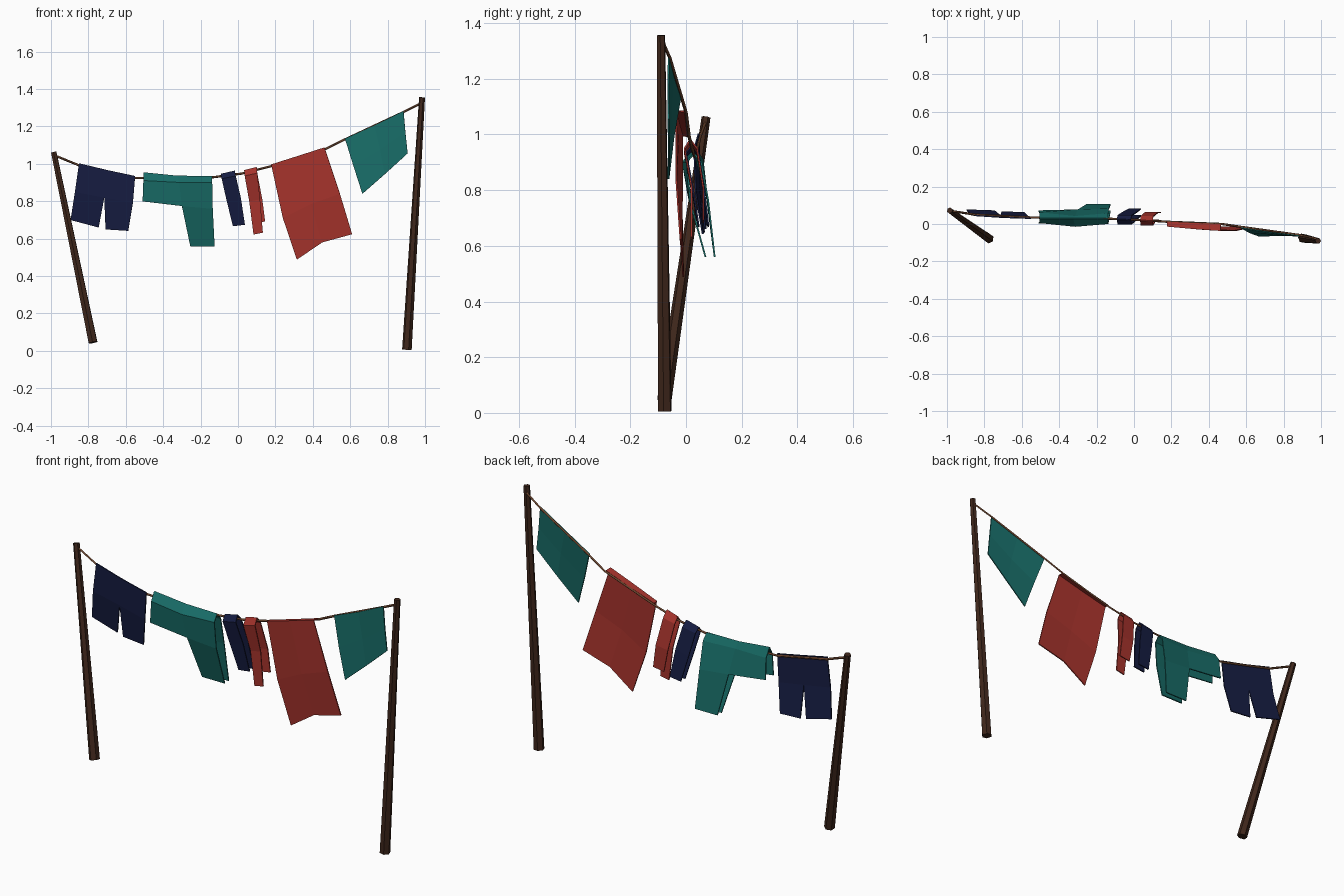
import bpy, bmesh
from mathutils import Vector


def material(name, rgb):
    m = bpy.data.materials.new(name)
    m.diffuse_color = (*rgb, 1)
    return m


WOOD = material("wood", (0.05, 0.02, 0.011))
ROPE = material("rope", (0.14, 0.055, 0.025))
TEAL = material("teal", (0.009, 0.15, 0.135))
RED = material("red", (0.38, 0.033, 0.025))
NAVY = material("navy", (0.008, 0.012, 0.055))


def add_object(name, bm, mat):
    me = bpy.data.meshes.new(name)
    bm.to_mesh(me)
    bm.free()
    me.materials.append(mat)
    ob = bpy.data.objects.new(name, me)
    bpy.context.collection.objects.link(ob)
    return ob


def post(name, bottom, top):
    a, b = Vector(bottom), Vector(top)
    bm = bmesh.new()
    bmesh.ops.create_cone(bm, cap_ends=True, segments=6, radius1=0.026,
                          radius2=0.016, depth=(b - a).length)
    bm.transform((b - a).to_track_quat('Z', 'Y').to_matrix().to_4x4())
    bmesh.ops.translate(bm, verts=bm.verts, vec=(a + b) / 2)
    add_object(name, bm, WOOD)


def cloth(name, mat, *patches):
    """Each patch is a list of rows, every row running left to right."""
    bm = bmesh.new()
    for rows in patches:
        g = [[bm.verts.new(p) for p in r] for r in rows]
        for r0, r1 in zip(g, g[1:]):
            for i in range(len(r0) - 1):
                bm.faces.new((r0[i], r1[i], r1[i + 1], r0[i + 1]))
    bmesh.ops.remove_doubles(bm, verts=bm.verts, dist=0.0005)
    ob = add_object(name, bm, mat)
    s = ob.modifiers.new("thickness", 'SOLIDIFY')
    s.thickness, s.offset = 0.006, 0


# Leaning posts
post("left_post", (-0.775, -0.078, 0.045), (-0.985, 0.072, 1.062))
post("right_post", (0.903, -0.076, 0.006), (0.984, -0.09, 1.356))

# Sagging rope
cu = bpy.data.curves.new("rope", 'CURVE')
cu.dimensions = '3D'
cu.bevel_depth, cu.bevel_resolution = 0.006, 0
sp = cu.splines.new('POLY')
path = [(-0.98, 0.07, 1.045), (-0.85, 0.05, 0.992), (-0.55, 0.035, 0.925),
        (-0.33, 0.03, 0.92), (-0.13, 0.028, 0.929), (0.02, 0.022, 0.948),
        (0.18, 0.012, 0.988), (0.47, 0.0, 1.08), (0.57, -0.015, 1.13),
        (0.88, -0.058, 1.275), (0.98, -0.08, 1.325)]
sp.points.add(len(path) - 1)
for p, co in zip(sp.points, path):
    p.co = (*co, 1)
cu.materials.append(ROPE)
bpy.context.collection.objects.link(bpy.data.objects.new("rope", cu))

# Navy shorts: waist panel plus two legs
crotch = [(-0.872, 0.05, 0.85), (-0.715, 0.045, 0.82), (-0.562, 0.035, 0.79)]
cloth("navy_shorts", NAVY,
      [[(-0.85, 0.045, 1.003), (-0.70, 0.035, 0.967), (-0.55, 0.03, 0.935)], crotch],
      [crotch[:2], [(-0.895, 0.075, 0.70), (-0.745, 0.07, 0.66)]],
      [crotch[1:], [(-0.708, 0.065, 0.65), (-0.587, 0.06, 0.642)]])

# Teal trousers folded over the rope: front and back layers
for side, crest, mid, low in (("front", -0.012, 0.005, 0.07), ("back", 0.04, 0.07, 0.103)):
    hip = [(-0.51, mid, 0.80), (-0.30, mid + 0.005, 0.775), (-0.135, mid + 0.01, 0.76)]
    cloth("teal_trousers_" + side, TEAL,
          [[(-0.505, 0.03, 0.953), (-0.325, 0.03, 0.935), (-0.14, 0.028, 0.933)],
           [(-0.506, crest + 0.02, 0.91), (-0.315, crest, 0.90), (-0.138, crest + 0.015, 0.90)],
           hip],
          [hip[1:], [(-0.255, low, 0.56), (-0.125, low, 0.56)]])

# Navy and red socks, each with a front and back layer
for side, crest, low in (("front", 0.0, 0.045), ("back", 0.045, 0.08)):
    cloth("navy_sock_" + side, NAVY,
          [[(-0.092, 0.025, 0.945), (-0.017, 0.022, 0.962)],
           [(-0.087, crest, 0.92), (-0.012, crest, 0.935)],
           [(-0.06, (crest + low) / 2, 0.80), (0.015, (crest + low) / 2, 0.82)],
           [(-0.027, low, 0.667), (0.037, low, 0.675)]])
for side, crest, low, dx, dz in (("front", -0.005, 0.02, 0, 0), ("back", 0.04, 0.062, 0.012, 0.06)):
    cloth("red_sock_" + side, RED,
          [[(0.033, 0.02, 0.965), (0.1, 0.015, 0.982)],
           [(0.036, crest, 0.935), (0.103, crest, 0.95)],
           [(0.06, low, 0.80), (0.118 + dx, low, 0.81)],
           [(0.083, low, 0.622 + dz), (0.133 + dx, low, 0.632 + dz)]])

# Red towel
cloth("red_towel", RED,
      [[(0.177, 0.012, 0.993), (0.32, 0.005, 1.035), (0.465, -0.002, 1.082)],
       [(0.178, -0.012, 0.995), (0.32, -0.025, 1.04), (0.463, -0.035, 1.086)],
       [(0.24, -0.015, 0.71), (0.39, -0.03, 0.785), (0.545, -0.035, 0.84)],
       [(0.315, -0.01, 0.488), (0.45, -0.015, 0.58), (0.61, -0.02, 0.624)]])

# Teal cloth near the right post
cloth("teal_cloth", TEAL,
      [[(0.572, -0.02, 1.135), (0.73, -0.045, 1.205), (0.885, -0.062, 1.282)],
       [(0.617, -0.045, 0.99), (0.76, -0.055, 1.075), (0.895, -0.064, 1.17)],
       [(0.665, -0.063, 0.84), (0.785, -0.062, 0.945), (0.907, -0.063, 1.056)]])
